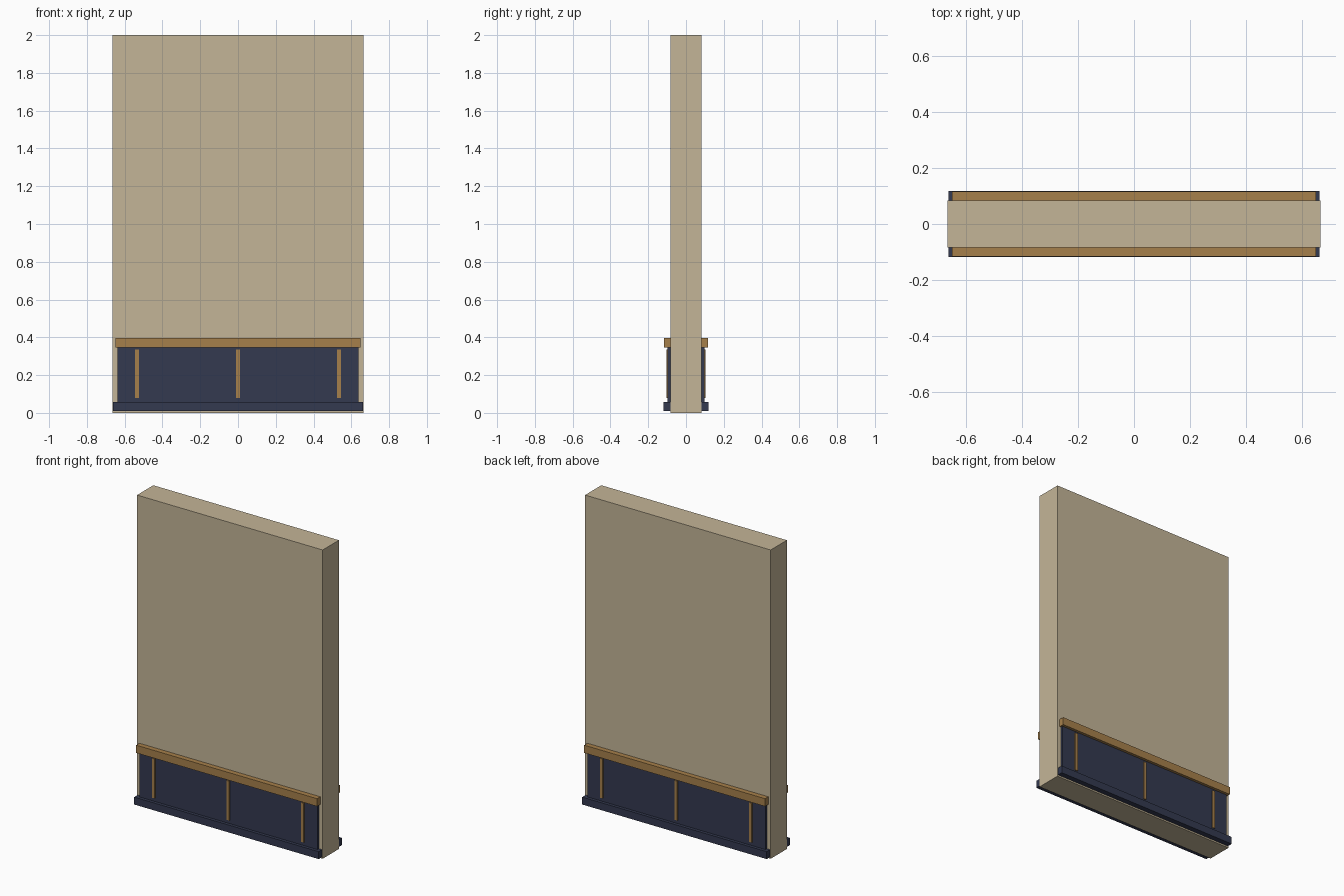
import bpy

# Remove the default cube
cube = bpy.data.objects.get("Cube")
if cube:
    bpy.data.objects.remove(cube, do_unlink=True)


def make_material(name, color):
    mat = bpy.data.materials.new(name)
    mat.use_nodes = True
    mat.diffuse_color = (*color, 1)
    mat.node_tree.nodes["Principled BSDF"].inputs["Base Color"].default_value = (*color, 1)
    return mat


plaster = make_material("beige plaster", (0.55, 0.46, 0.31))
navy = make_material("navy paint", (0.033, 0.041, 0.080))
wood = make_material("golden wood", (0.38, 0.215, 0.07))


def box(name, x, y, z, mat):
    """Box from (min, max) ranges along each axis."""
    bpy.ops.mesh.primitive_cube_add(size=1, location=[sum(r) / 2 for r in (x, y, z)])
    obj = bpy.context.object
    obj.name = name
    obj.scale = [r[1] - r[0] for r in (x, y, z)]
    bpy.ops.object.transform_apply(location=False, rotation=False, scale=True)
    obj.data.materials.append(mat)
    return obj


HALF = 0.083  # half the wall thickness

# Wall slab
box("wall", (-0.665, 0.665), (-HALF, HALF), (0, 2), plaster)

# Wainscot on both faces
for side, sign in (("front", -1), ("back", 1)):
    def trim(name, half_width, depth, z, mat, center=0):
        y = sorted((sign * HALF, sign * depth))
        box(f"{side}_{name}", (center - half_width, center + half_width), y, z, mat)

    trim("baseboard", 0.661, 0.118, (0.01, 0.058), navy)
    trim("panel", 0.638, 0.098, (0.058, 0.347), navy)
    trim("chair_rail", 0.648, 0.116, (0.347, 0.397), wood)
    for label, center in (("right", -0.534), ("middle", 0), ("left", 0.534)):
        trim(f"{label}_batten", 0.01, 0.104, (0.08, 0.335), wood, center)
